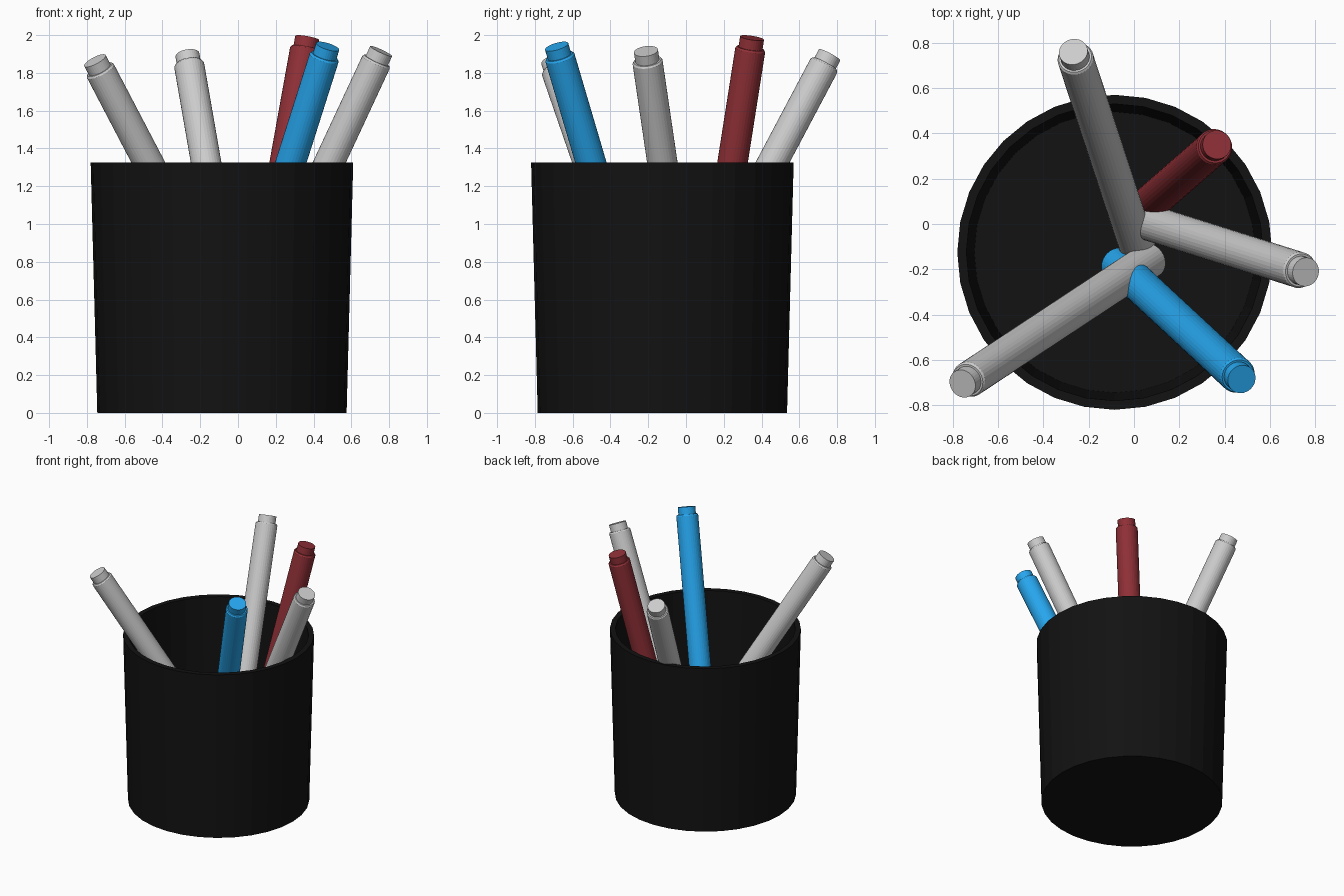
import bpy, bmesh, math
from mathutils import Vector

if "Cube" in bpy.data.objects:
    bpy.data.objects.remove(bpy.data.objects["Cube"])

SIDES = 32


def material(name, rgb):
    m = bpy.data.materials.new(name)
    m.diffuse_color = (*rgb, 1)
    m.use_nodes = True
    m.node_tree.nodes["Principled BSDF"].inputs["Base Color"].default_value = m.diffuse_color
    return m


def lathe(name, profile, mat=None):
    """Revolve (radius, z) points around z, capping both ends."""
    bm = bmesh.new()
    rings = [[bm.verts.new((r * math.sin(2 * math.pi * i / SIDES),
                            r * math.cos(2 * math.pi * i / SIDES), z))
              for i in range(SIDES)] for r, z in profile]
    for a, b in zip(rings, rings[1:]):
        for i in range(SIDES):
            j = (i + 1) % SIDES
            bm.faces.new((a[i], a[j], b[j], b[i]))
    bm.faces.new(rings[0])
    bm.faces.new(rings[-1])
    bmesh.ops.recalc_face_normals(bm, faces=bm.faces[:])
    mesh = bpy.data.meshes.new(name)
    bm.to_mesh(mesh)
    bm.free()
    obj = bpy.data.objects.new(name, mesh)
    bpy.context.collection.objects.link(obj)
    if mat:
        mesh.materials.append(mat)
    return obj


black = material("black", (0.006, 0.006, 0.006))
blue = material("blue", (0.02, 0.38, 0.85))
red = material("red", (0.28, 0.03, 0.038))

# Hollow, slightly tapered cup
cup = lathe("cup", [(0.66, 0), (0.695, 1.325), (0.655, 1.325), (0.62, 0.04)], black)
cup.location = (-0.085, -0.125, 0)

# Pens: body with a small bevel and a narrower end plug, z = 0 at the tip
LENGTH = 1.86
pen_profile = [(0.08, -LENGTH), (0.08, -0.065), (0.073, -0.055),
               (0.064, -0.055), (0.064, 0)]

# name, tip centre, slope (dx/dz, dy/dz), material
pens = [
    ("grey_pen_left", (-0.757, -0.705, 1.865), (-0.523, -0.345), None),
    ("grey_pen_back", (-0.268, 0.76, 1.895), (-0.174, 0.53), None),
    ("grey_pen_right", (0.758, -0.212, 1.915), (0.466, -0.147), None),
    ("blue_pen", (0.475, -0.685, 1.94), (0.318, -0.295), blue),
    ("red_pen", (0.366, 0.35, 1.985), (0.18, 0.157), red),
]
for name, tip, (sx, sy), mat in pens:
    pen = lathe(name, pen_profile, mat)
    pen.location = tip
    pen.rotation_mode = 'QUATERNION'
    pen.rotation_quaternion = Vector((0, 0, 1)).rotation_difference(Vector((sx, sy, 1)))
